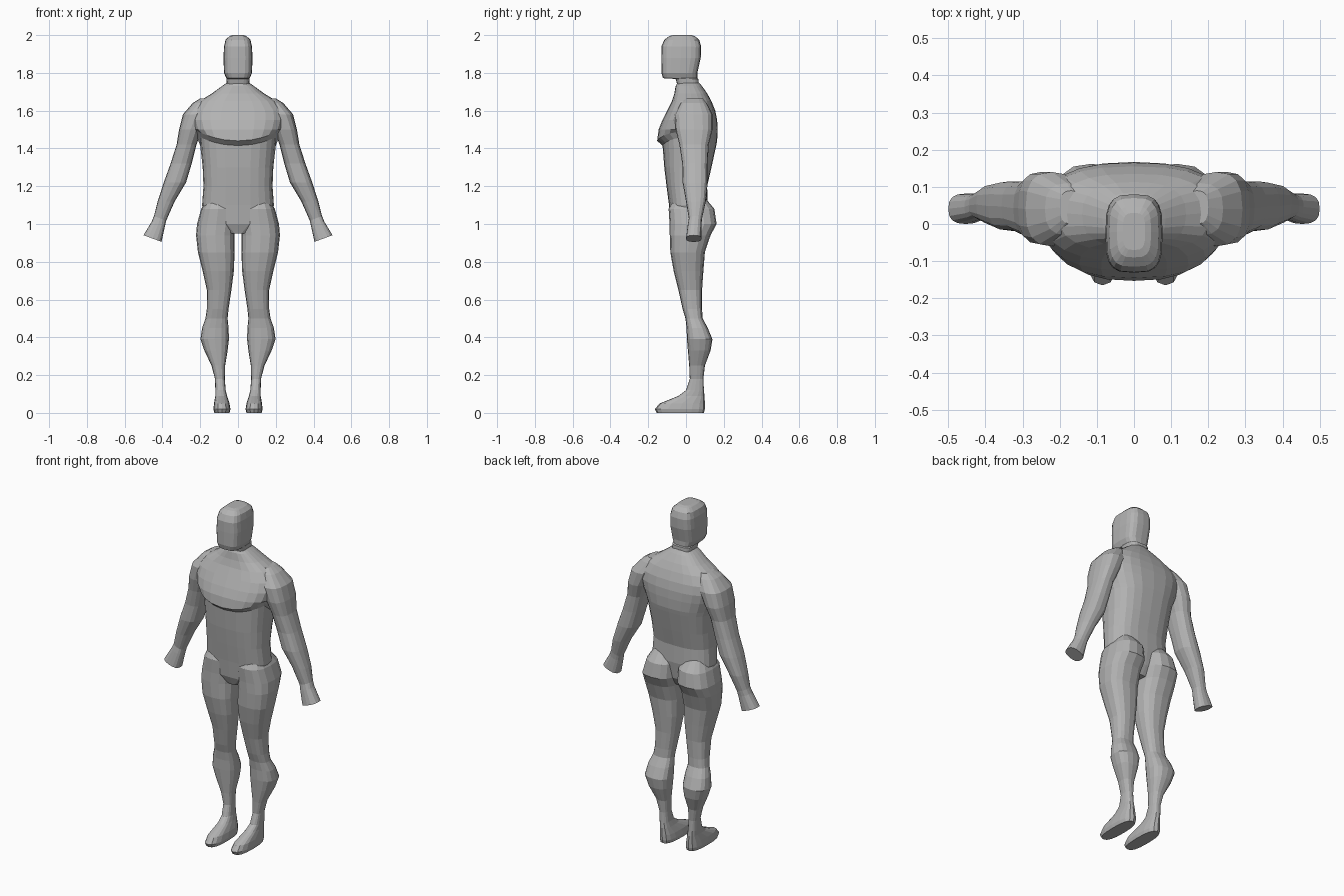
import bpy, bmesh, math

skin = bpy.data.materials.new("plain grey")
skin.diffuse_color = (0.45, 0.45, 0.45, 1)


def section(z, x0, x1, y0, y1, p, n, tilt=0.0):
    """Rounded-box cross-section filling x0..x1, y0..y1 at height z."""
    pts = []
    for i in range(n):
        a = 2 * math.pi * i / n
        c, s = math.cos(a), math.sin(a)
        u = math.copysign(abs(c) ** (2 / p), c) * (x1 - x0) / 2
        v = math.copysign(abs(s) ** (2 / p), s) * (y1 - y0) / 2
        pts.append(((x0 + x1) / 2 + u, (y0 + y1) / 2 + v, z + tilt * u))
    return pts


def loft(name, rings, mirror=False, shape=None):
    """Skin a stack of cross-sections, capped, optionally on both sides."""
    bm = bmesh.new()
    for side in ((1, -1) if mirror else (1,)):
        rows = []
        for ring in rings:
            pts = [shape(*q) if shape else q for q in ring]
            rows.append([bm.verts.new((side * x, y, z)) for x, y, z in pts])
        n = len(rows[0])
        for a, b in zip(rows, rows[1:]):
            for i in range(n):
                j = (i + 1) % n
                bm.faces.new((a[i], a[j], b[j], b[i]))
        bm.faces.new(rows[0])
        bm.faces.new(rows[-1])
    bmesh.ops.recalc_face_normals(bm, faces=bm.faces)
    me = bpy.data.meshes.new(name)
    bm.to_mesh(me)
    bm.free()
    me.materials.append(skin)
    ob = bpy.data.objects.new(name, me)
    bpy.context.collection.objects.link(ob)
    return ob


# Torso: z, half width, front y, back y
torso = [
    (0.95, .05, -.06, .07), (1.0, .17, -.08, .10), (1.1, .19, -.09, .115),
    (1.2, .183, -.103, .112), (1.3, .187, -.115, .135), (1.415, .2, -.124, .16),
    (1.44, .21, -.153, .165), (1.5, .235, -.145, .167), (1.55, .25, -.125, .165),
    (1.6, .245, -.1, .155), (1.65, .205, -.075, .135), (1.69, .14, -.062, .113),
    (1.73, .085, -.055, .085), (1.75, .055, -.045, .068)]


def chest_curve(x, y, z):
    # the lower edge of the chest rises toward the armpits
    if y < -.03 and 1.4 < z < 1.46:
        z += 1.1 * x * x
    return x, y, z


body = loft("body", [section(z, -w, w, a, b, 2.6, 24) for z, w, a, b in torso],
            shape=chest_curve)

# Legs and feet: z, inner x, outer x, front y, back y
leg = [
    (1.14, .05, .16, -.06, .10), (1.08, .015, .195, -.092, .15),
    (1.0, .012, .217, -.087, .162), (.94, .019, .222, -.086, .13),
    (.85, .018, .212, -.083, .10), (.75, .022, .187, -.065, .092),
    (.65, .035, .165, -.04, .085), (.55, .05, .165, -.018, .085),
    (.5, .055, .172, -.003, .088), (.45, .05, .19, .003, .115),
    (.39, .048, .199, .005, .14), (.33, .055, .178, .01, .13),
    (.25, .068, .14, .017, .10), (.18, .07, .122, .02, .092),
    (.12, .065, .12, .0, .095), (.09, .058, .12, -.04, .098),
    (.05, .045, .127, -.14, .10), (.02, .04, .13, -.165, .10),
    (.0, .045, .125, -.155, .095)]
legs = loft("legs", [section(*r, 2.6, 16) for r in leg], mirror=True)

# Arms ending in blunt, slanted hands
arm = [
    (1.665, .14, .20, .0, .09), (1.64, .12, .24, -.03, .11),
    (1.58, .15, .292, -.06, .14), (1.5, .19, .312, -.055, .14),
    (1.42, .22, .325, -.035, .12), (1.32, .245, .357, -.02, .115),
    (1.22, .275, .393, -.018, .115), (1.12, .335, .425, .0, .105),
    (1.03, .38, .445, .015, .085), (1.0, .387, .457, .01, .082),
    (.923, .405, .5, .0, .082)]
arms = loft("arms", [section(*r, 2.6, 16, .37 if r[0] < 1.05 else 0) for r in arm],
            mirror=True)

# Head and neck: z, half width, front y, back y
head_rings = [
    (1.70, .055, -.035, .07), (1.768, .062, -.055, .066), (1.772, .062, -.122, .06),
    (1.80, .074, -.13, .06), (1.88, .077, -.131, .078), (1.94, .074, -.13, .08),
    (1.975, .066, -.115, .07), (1.994, .046, -.09, .048), (2.0, .03, -.07, .03)]
head = loft("head", [section(z, -w, w, a, b, 3.4, 20) for z, w, a, b in head_rings])

# Fuse everything into one continuous skin
bpy.context.view_layer.objects.active = body
for part in (legs, arms, head):
    m = body.modifiers.new("fuse", "BOOLEAN")
    m.operation = "UNION"
    m.solver = "EXACT"
    m.object = part
    bpy.ops.object.modifier_apply(modifier=m.name)
    bpy.data.objects.remove(part)
